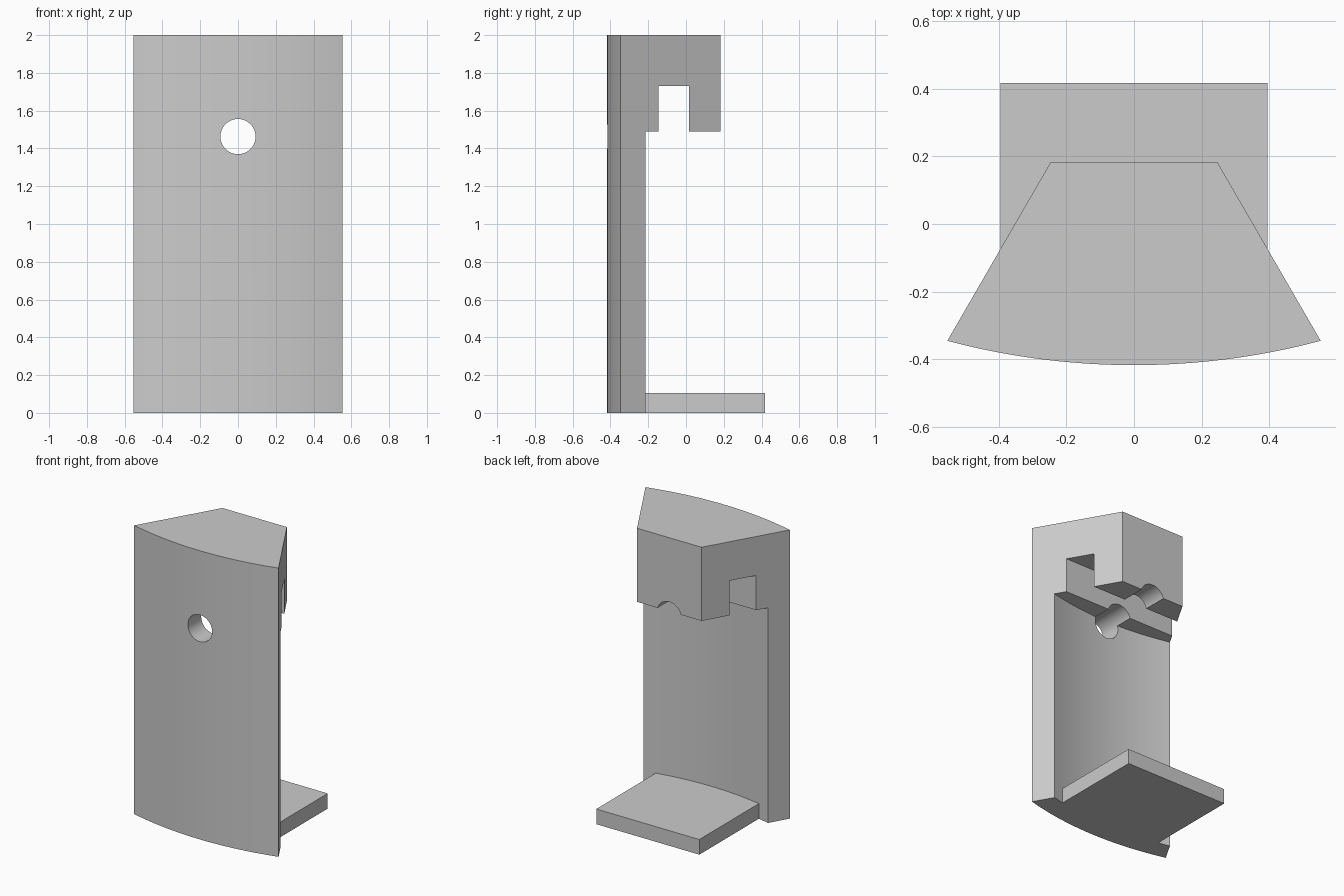
import bpy, bmesh, math

cube = bpy.data.objects.get("Cube")
if cube:
    bpy.data.objects.remove(cube, do_unlink=True)

grey = bpy.data.materials.new("plain grey")
grey.use_nodes = True
colour = (0.6, 0.6, 0.6, 1)
grey.diffuse_color = colour
grey.node_tree.nodes["Principled BSDF"].inputs["Base Color"].default_value = colour

CENTRE_Y = 1.742      # shared centre of the curved wall faces
OUTER_R, INNER_R = 2.16, 2.014
HOOK_Z = 1.49


def arc(radius, half_x, steps=48):
    """Points along a front-facing arc, from -x to +x."""
    a = math.asin(half_x / radius)
    angles = [a * (2 * i / steps - 1) for i in range(steps + 1)]
    return [(radius * math.sin(t), CENTRE_Y - radius * math.cos(t)) for t in angles]


def prism(name, outline, z0, z1):
    """Extrude a plan outline from z0 up to z1."""
    bm = bmesh.new()
    face = bm.faces.new([bm.verts.new((x, y, z0)) for x, y in outline])
    top = bmesh.ops.extrude_face_region(bm, geom=[face])["geom"]
    verts = [v for v in top if isinstance(v, bmesh.types.BMVert)]
    bmesh.ops.translate(bm, verts=verts, vec=(0, 0, z1 - z0))
    bmesh.ops.recalc_face_normals(bm, faces=bm.faces)
    mesh = bpy.data.meshes.new(name)
    bm.to_mesh(mesh)
    bm.free()
    mesh.materials.append(grey)
    obj = bpy.data.objects.new(name, mesh)
    bpy.context.collection.objects.link(obj)
    return obj


def box(name, x, y0, y1, z0, z1):
    return prism(name, [(-x, y0), (x, y0), (x, y1), (-x, y1)], z0, z1)


def combine(target, tool, operation):
    """Apply a boolean and remove the helper."""
    mod = target.modifiers.new(operation, "BOOLEAN")
    mod.operation, mod.solver, mod.object = operation, "EXACT", tool
    bpy.context.view_layer.objects.active = target
    bpy.ops.object.modifier_apply(modifier=mod.name)
    bpy.data.objects.remove(tool, do_unlink=True)


# Full-height wedge with a curved front
wedge = arc(OUTER_R, 0.553) + [(0.247, 0.183), (-0.247, 0.183)]
body = prism("curved_wall_with_hook", wedge, 0, 2)

# Open space behind the wall, below the hook
hollow = arc(INNER_R, 0.7) + [(0.7, 0.5), (-0.7, 0.5)]
combine(body, prism("hollow_cutter", hollow, -0.2, HOOK_Z), "DIFFERENCE")

# Slot under the hook
combine(body, box("slot_cutter", 0.8, -0.145, 0.015, 1.3, 1.73), "DIFFERENCE")

# Round hole running front to back
bpy.ops.mesh.primitive_cylinder_add(vertices=64, radius=0.093, depth=2,
                                    location=(0, 0, 1.463),
                                    rotation=(math.pi / 2, 0, 0))
hole = bpy.context.object
hole.data.materials.append(grey)
combine(body, hole, "DIFFERENCE")

# Foot plate
combine(body, box("foot_plate", 0.395, -0.3, 0.418, 0, 0.105), "UNION")

# Smooth curves, sharp edges
bpy.ops.object.select_all(action="DESELECT")
body.select_set(True)
bpy.context.view_layer.objects.active = body
bpy.ops.object.shade_smooth_by_angle(angle=math.radians(25))
